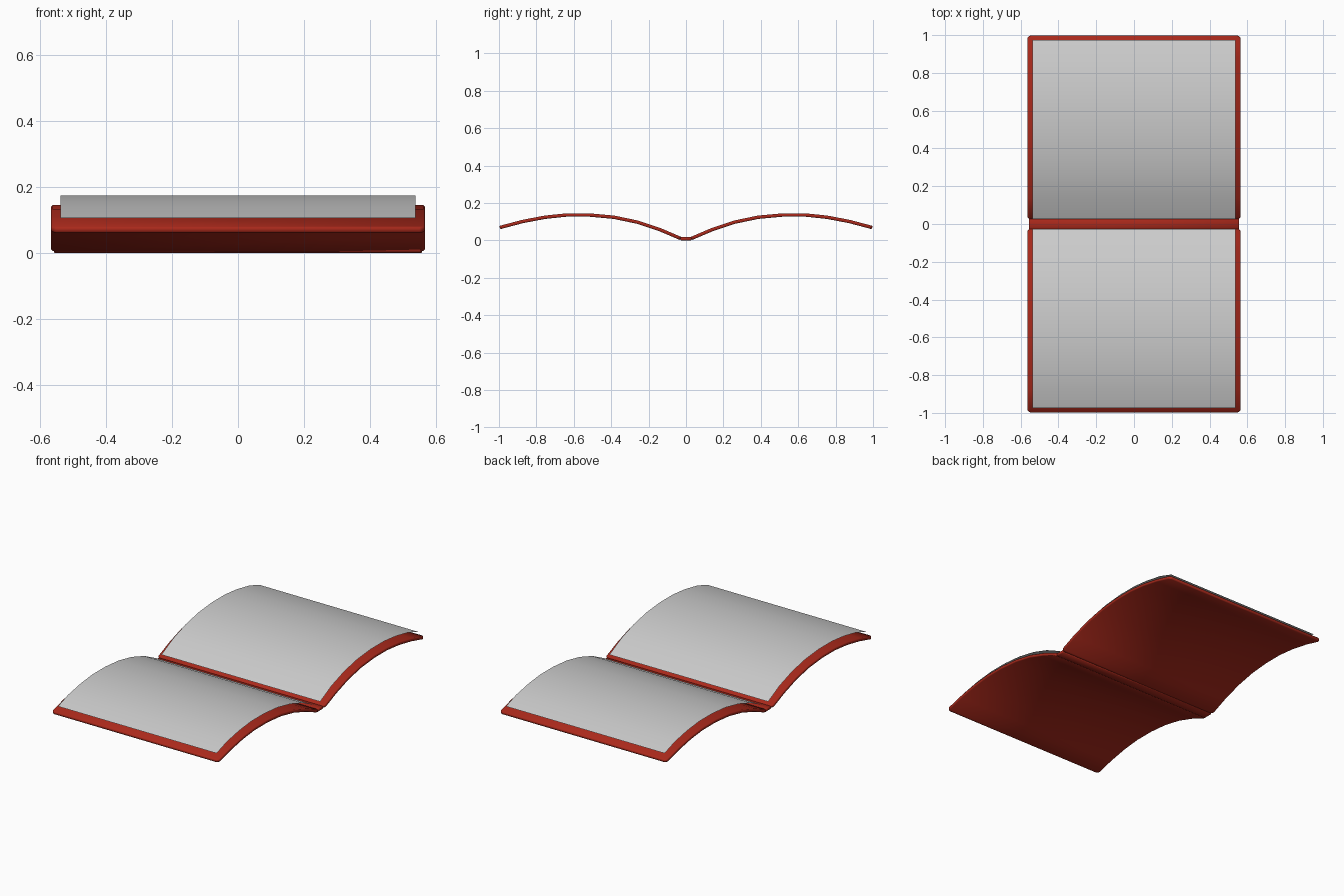
import bpy, bmesh, math

if "Cube" in bpy.data.objects:
    bpy.data.objects.remove(bpy.data.objects["Cube"])

THICK = 0.018
# Centre line of one board, from the spine outwards (y, z)
ARCH = [(0.027, 0.010), (0.14, 0.058), (0.26, 0.098), (0.385, 0.124), (0.515, 0.136),
        (0.64, 0.136), (0.755, 0.124), (0.875, 0.101), (0.996, 0.069)]

red = bpy.data.materials.new("cover_red")
red.diffuse_color = (0.40, 0.022, 0.011, 1)
red.use_nodes = True
red.node_tree.nodes["Principled BSDF"].inputs["Base Color"].default_value = red.diffuse_color


def sheet(name, profile, half_width, corner=0.0):
    """Sweep a (y, z) profile across x, facing up, with optional cut corners."""
    bm = bmesh.new()
    rows = [[bm.verts.new((x, y, z)) for x in (-half_width, half_width)] for y, z in profile]
    for a, b in zip(rows, rows[1:]):
        bm.faces.new((a[0], a[1], b[1], b[0]))
    if corner:
        bmesh.ops.bevel(bm, geom=rows[0] + rows[-1], offset=corner, segments=1,
                        affect='VERTICES', profile=0.5)
    mesh = bpy.data.meshes.new(name)
    bm.to_mesh(mesh)
    bm.free()
    obj = bpy.data.objects.new(name, mesh)
    bpy.context.collection.objects.link(obj)
    return obj


def board(obj):
    """Give a sheet thickness, softened rims and the cover colour."""
    solid = obj.modifiers.new("thickness", 'SOLIDIFY')
    solid.thickness = THICK
    solid.offset = 0
    bevel = obj.modifiers.new("rim", 'BEVEL')
    bevel.width = 0.004
    bevel.segments = 1
    bevel.limit_method = 'ANGLE'
    bevel.angle_limit = math.radians(40)
    obj.data.materials.append(red)


def smooth(obj):
    bpy.ops.object.select_all(action='DESELECT')
    obj.select_set(True)
    bpy.context.view_layer.objects.active = obj
    bpy.ops.object.shade_smooth_by_angle(angle=math.radians(30))


def mirrored(profile):
    return [(-y, z) for y, z in reversed(profile)]


# Page profile floats just above the board, with a small margin at the outer edge
pages = [(y, z + 0.03 + 0.008 * (0.06 < y < 0.97)) for y, z in ARCH[:-1]] + [(0.973, 0.106)]

# Both halves of the open book
for side, flip in (("back", lambda p: p), ("front", mirrored)):
    cover = sheet(side + "_cover", flip(ARCH), 0.565, 0.013)
    board(cover)
    smooth(cover)
    smooth(sheet(side + "_page", flip(pages), 0.537))

# Flat spine strip joining the boards
spine = sheet("spine", [(-0.03, THICK / 2), (0.03, THICK / 2)], 0.557)
board(spine)
smooth(spine)
